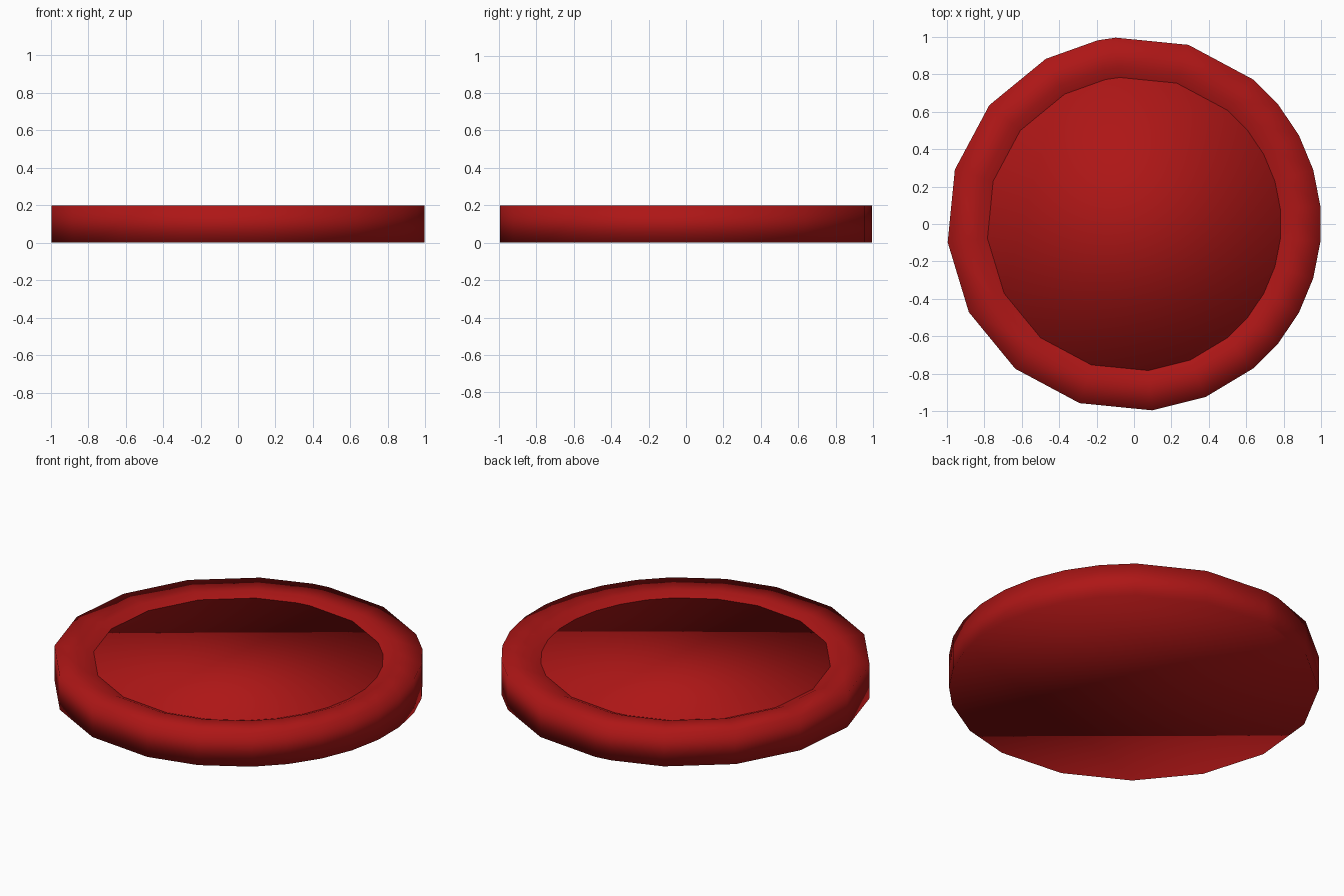
import bpy, bmesh, math

if "Cube" in bpy.data.objects:
    bpy.data.objects.remove(bpy.data.objects["Cube"])

red = bpy.data.materials.new("dark_red")
red.diffuse_color = (0.42, 0.008, 0.008, 1)
red.use_nodes = True
red.node_tree.nodes["Principled BSDF"].inputs["Base Color"].default_value = red.diffuse_color

# 16 even steps, with the extra corners seen on the right half
ANGLES = [5.6 + 22.5 * i for i in range(16)]
ANGLES += [16.9, 39.4, 101.2, 309.4, 331.9, 354.4]
ANGLES = sorted(a for a in ANGLES if abs(a - 298.1) > 0.1) + []
ANGLES = sorted(ANGLES + [292.5])


def lathe(name, profile, cap_start=False, cap_end=False):
    """Revolve (radius, height) points round z through the shared angles."""
    bm = bmesh.new()
    rings = []
    for r, z in profile:
        rings.append([bm.verts.new((r * math.cos(math.radians(a)),
                                    r * math.sin(math.radians(a)), z))
                      for a in ANGLES])
    n = len(ANGLES)
    for lo, hi in zip(rings, rings[1:]):
        for i in range(n):
            j = (i + 1) % n
            bm.faces.new((lo[i], lo[j], hi[j], hi[i]))
    if cap_start:
        bm.faces.new(rings[0][::-1])
    if cap_end:
        bm.faces.new(rings[-1])
    for f in bm.faces:
        f.smooth = True
    me = bpy.data.meshes.new(name)
    bm.to_mesh(me)
    bm.free()
    me.materials.append(red)
    ob = bpy.data.objects.new(name, me)
    bpy.context.collection.objects.link(ob)
    return ob


# Underside, outer wall and rim sloping in to the recess
lathe("rim_and_underside", [(1.0, 0), (1.0, 0.2), (0.84, 0.2), (0.77, 0.17)],
      cap_start=True)

# Sunken plate inside the rim
lathe("sunken_plate", [(0.80, 0.15), (0.80, 0.177)], cap_start=True, cap_end=True)
